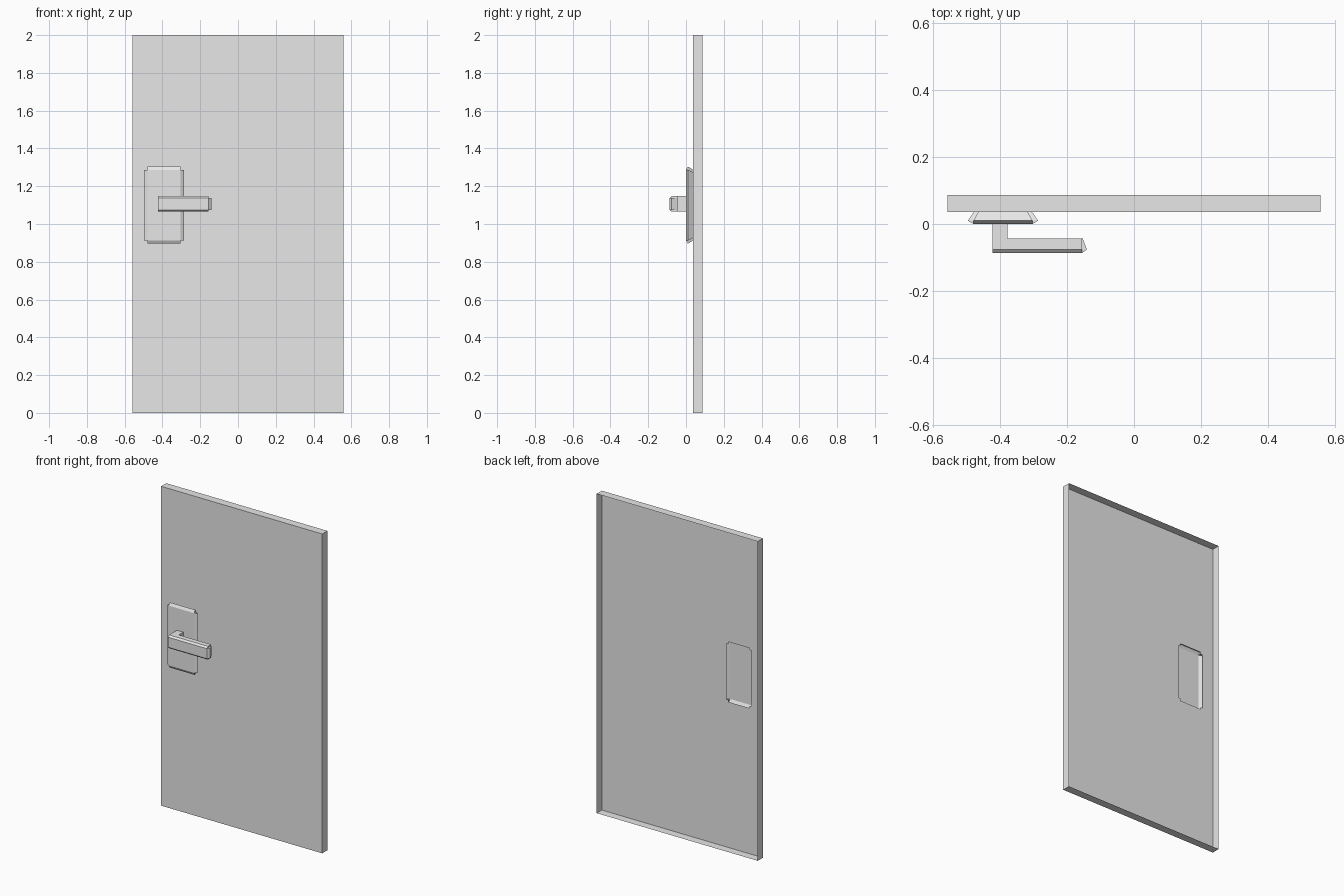
import bpy
import bmesh

cube = bpy.data.objects.get("Cube")
if cube:
    bpy.data.objects.remove(cube, do_unlink=True)

# One plain grey for everything
grey = bpy.data.materials.new("light_grey")
grey.use_nodes = True
colour = (0.8, 0.8, 0.8, 1)
grey.diffuse_color = colour
grey.node_tree.nodes["Principled BSDF"].inputs["Base Color"].default_value = colour


def finish(name, bm):
    bmesh.ops.remove_doubles(bm, verts=bm.verts, dist=0.0005)
    bmesh.ops.recalc_face_normals(bm, faces=bm.faces)
    mesh = bpy.data.meshes.new(name)
    bm.to_mesh(mesh)
    bm.free()
    mesh.materials.append(grey)
    obj = bpy.data.objects.new(name, mesh)
    bpy.context.collection.objects.link(obj)
    return obj


def ring(bm, outline, y):
    return [bm.verts.new((x, y, z)) for x, z in outline]


def bridge(bm, a, b):
    n = len(a)
    for i in range(n):
        j = (i + 1) % n
        bm.faces.new((a[i], a[j], b[j], b[i]))


def rect(x0, x1, z0, z1):
    return [(x0, z0), (x1, z0), (x1, z1), (x0, z1)]


def notched(cx, cz, hx, hz, flap):
    """Rectangle of half size hx, hz whose four sides stick out by flap."""
    points = []
    for sx, sz in ((1, 1), (-1, 1), (-1, -1), (1, -1)):
        corner = [(hx + flap, hz), (hx, hz), (hx, hz + flap)]
        if sx * sz < 0:
            corner.reverse()
        points += [(cx + sx * x, cz + sz * z) for x, z in corner]
    return points


FRONT, BACK = 0.036, 0.087
PLATE_X, PLATE_Z = -0.392, 1.1
base = notched(PLATE_X, PLATE_Z, 0.074, 0.175, 0.013)

# Door panel: open-backed tray with an opening behind the handle plate
bm = bmesh.new()
panel = rect(-0.558, 0.558, 0, 2)
front = ring(bm, panel, FRONT)
bridge(bm, front, ring(bm, panel, BACK))
hole = ring(bm, base, FRONT)
edges = []
for loop in (front, hole):
    for i, v in enumerate(loop):
        w = loop[(i + 1) % len(loop)]
        edges.append(bm.edges.get((v, w)) or bm.edges.new((v, w)))
bmesh.ops.triangle_fill(bm, edges=edges, use_beauty=True, normal=(0, -1, 0))
finish("door_panel", bm)

# Handle plate: hollow, flared towards a notched rim, with a flat front
bm = bmesh.new()
root = ring(bm, base, FRONT)
rim = ring(bm, notched(PLATE_X, PLATE_Z, 0.088, 0.187, 0.017), 0.01)
face = ring(bm, notched(PLATE_X, PLATE_Z, 0.088, 0.187, 0), 0)
bridge(bm, root, rim)
bridge(bm, rim, face)
bm.faces.new(face)
finish("handle_plate", bm)

# Lever stem
LEFT, STEM_END, LOW, HIGH = -0.424, -0.379, 1.065, 1.148
bm = bmesh.new()
stem = rect(LEFT, STEM_END, LOW, HIGH)
bridge(bm, ring(bm, stem, 0), ring(bm, stem, -0.046))
finish("lever_stem", bm)


# Lever bar: bevelled front edges and a flared tip
def bar_outline(tip, edge):
    x, low, high = -0.155, LOW + 0.01, HIGH - 0.01
    return [(LEFT, low - edge), (x, low - edge), (x, low), (x + tip, low),
            (x + tip, high), (x, high), (x, high + edge), (LEFT, high + edge)]


bm = bmesh.new()
back = ring(bm, bar_outline(0.002, 0.01), -0.044)
rim = ring(bm, bar_outline(0.014, 0.01), -0.076)
face = ring(bm, bar_outline(0, 0), -0.087)
bridge(bm, back, rim)
bridge(bm, rim, face)
bm.faces.new(back)
bm.faces.new(face)
finish("lever_bar", bm)
